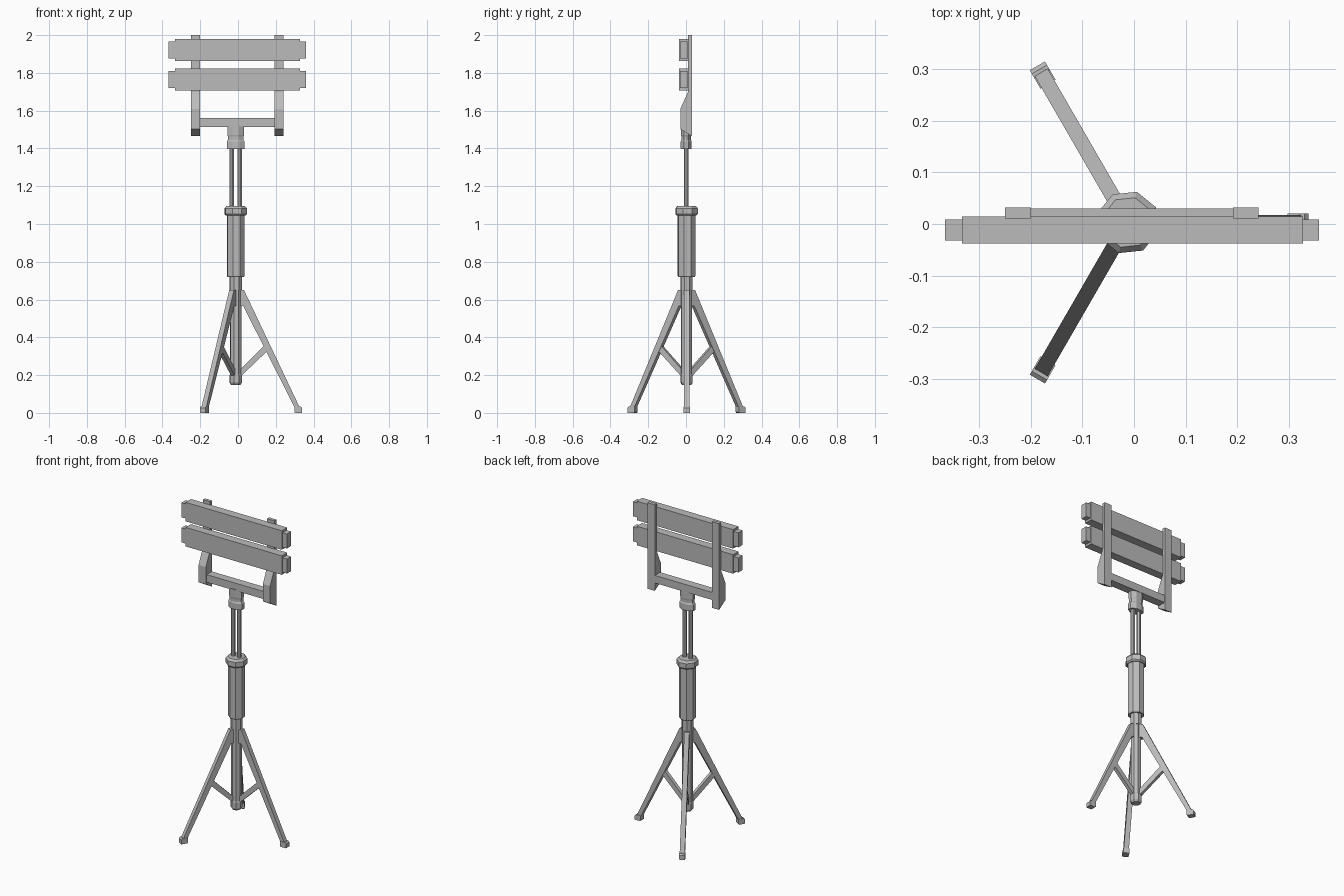
import bpy, bmesh
from math import cos, sin, radians
from mathutils import Matrix, Vector

cube = bpy.data.objects.get("Cube")
if cube:
    bpy.data.objects.remove(cube)

grey = bpy.data.materials.new("plain_grey")
grey.use_nodes = True
COLOUR = (0.5, 0.5, 0.5, 1)
grey.diffuse_color = COLOUR
grey.node_tree.nodes["Principled BSDF"].inputs["Base Color"].default_value = COLOUR

AXIS = Vector((-0.012, 0.003, 0))   # centre line of the pole
HEAD_X = -0.004                     # centre of the head frame


def finish(name, bm, matrix=None):
    if matrix:
        bm.transform(matrix)
    bmesh.ops.recalc_face_normals(bm, faces=bm.faces)
    mesh = bpy.data.meshes.new(name)
    bm.to_mesh(mesh)
    bm.free()
    mesh.materials.append(grey)
    obj = bpy.data.objects.new(name, mesh)
    bpy.context.collection.objects.link(obj)
    return obj


def box(name, low, high):
    bm = bmesh.new()
    low, high = Vector(low), Vector(high)
    size = Matrix.Diagonal((*(high - low), 1))
    bmesh.ops.create_cube(bm, size=1, matrix=Matrix.Translation((low + high) / 2) @ size)
    return finish(name, bm)


def turned(name, profile, centre, phase=28.5, squash=1.0, sides=8):
    """Faceted column from (radius, height) pairs."""
    bm = bmesh.new()
    rings = []
    for r, z in profile:
        angles = [radians(phase + 360 * i / sides) for i in range(sides)]
        rings.append([bm.verts.new((r * cos(a), r * sin(a) * squash, z)) for a in angles])
    for a, b in zip(rings, rings[1:]):
        for i in range(sides):
            j = (i + 1) % sides
            bm.faces.new((a[i], a[j], b[j], b[i]))
    bm.faces.new(rings[0])
    bm.faces.new(rings[-1])
    return finish(name, bm, Matrix.Translation(centre))


def extruded(name, outline, half, matrix):
    """Outline in the local XZ plane, given thickness along local Y."""
    bm = bmesh.new()
    near = [bm.verts.new((x, -half, z)) for x, z in outline]
    far = [bm.verts.new((x, half, z)) for x, z in outline]
    bm.faces.new(near)
    bm.faces.new(far)
    for i in range(len(near)):
        j = (i + 1) % len(near)
        bm.faces.new((near[i], near[j], far[j], far[i]))
    return finish(name, bm, matrix)


# Central pole, sleeve and clamp collar
turned("lower_tube", [(0.025, 0.147), (0.034, 0.16), (0.034, 0.198),
                      (0.031, 0.205), (0.031, 0.65), (0.034, 0.65), (0.034, 0.73)], AXIS)
turned("sleeve", [(0.045, 0.72), (0.049, 0.726), (0.049, 1.06)], AXIS)
turned("clamp_collar", [(0.055, 1.045), (0.062, 1.053), (0.062, 1.083), (0.05, 1.096)], AXIS)

# Twin rods
for side, label in ((-1, "right"), (1, "left")):
    turned("rod_" + label, [(0.013, 1.08), (0.013, 1.41)],
           AXIS + Vector((side * 0.021, -0.002, 0)), 22.5)

# Neck joining the rods to the head
turned("neck", [(0.05, 1.398), (0.051, 1.402), (0.051, 1.436), (0.044, 1.446),
                (0.044, 1.462), (0.047, 1.47), (0.047, 1.52)],
       AXIS + Vector((0, -0.002, 0)), 22.5, 0.62)

# Three tripod legs with struts and feet
leg_outline = [(0.02, 0.65), (0.044, 0.65), (0.338, 0.03), (0.311, 0.03),
               (0.04, 0.565), (0.02, 0.565)]
strut_outline = [(0.025, 0.232), (0.152, 0.357), (0.18, 0.34), (0.025, 0.192)]
foot_outline = [(0.31, 0.004), (0.314, 0), (0.351, 0), (0.351, 0.026),
                (0.343, 0.034), (0.31, 0.034)]
for angle, label in ((0, "left"), (120, "back"), (240, "front")):
    place = Matrix.Translation(AXIS) @ Matrix.Rotation(radians(angle), 4, "Z")
    extruded("leg_" + label, leg_outline, 0.0145, place)
    extruded("strut_" + label, strut_outline, 0.011, place)
    extruded("foot_" + label, foot_outline, 0.017, place)

# Head frame: two uprights with deeper lower ends, and a crossbar
upright_outline = [(0.011, 2.0), (0.032, 2.0), (0.032, 1.465), (-0.03, 1.502),
                   (-0.03, 1.61), (0.011, 1.7)]
for side, label in ((-1, "right"), (1, "left")):
    place = (Matrix.Translation((HEAD_X + side * 0.221, 0, 0))
             @ Matrix.Rotation(radians(90), 4, "Z"))
    extruded("upright_" + label, upright_outline, 0.025, place)
box("crossbar", (HEAD_X - 0.2, -0.022, 1.513), (HEAD_X + 0.2, 0.03, 1.56))

# Two lamp bars with smaller end caps
for z, label in ((1.765, "lower"), (1.921, "upper")):
    box("lamp_bar_" + label, (HEAD_X - 0.33, -0.038, z - 0.059),
        (HEAD_X + 0.332, 0.015, z + 0.059))
    for side, end in ((-1, "right"), (1, "left")):
        xs = sorted((HEAD_X + side * 0.32, HEAD_X + side * 0.363))
        box("end_cap_" + label + "_" + end, (xs[0], -0.032, z - 0.045),
            (xs[1], 0.009, z + 0.045))
